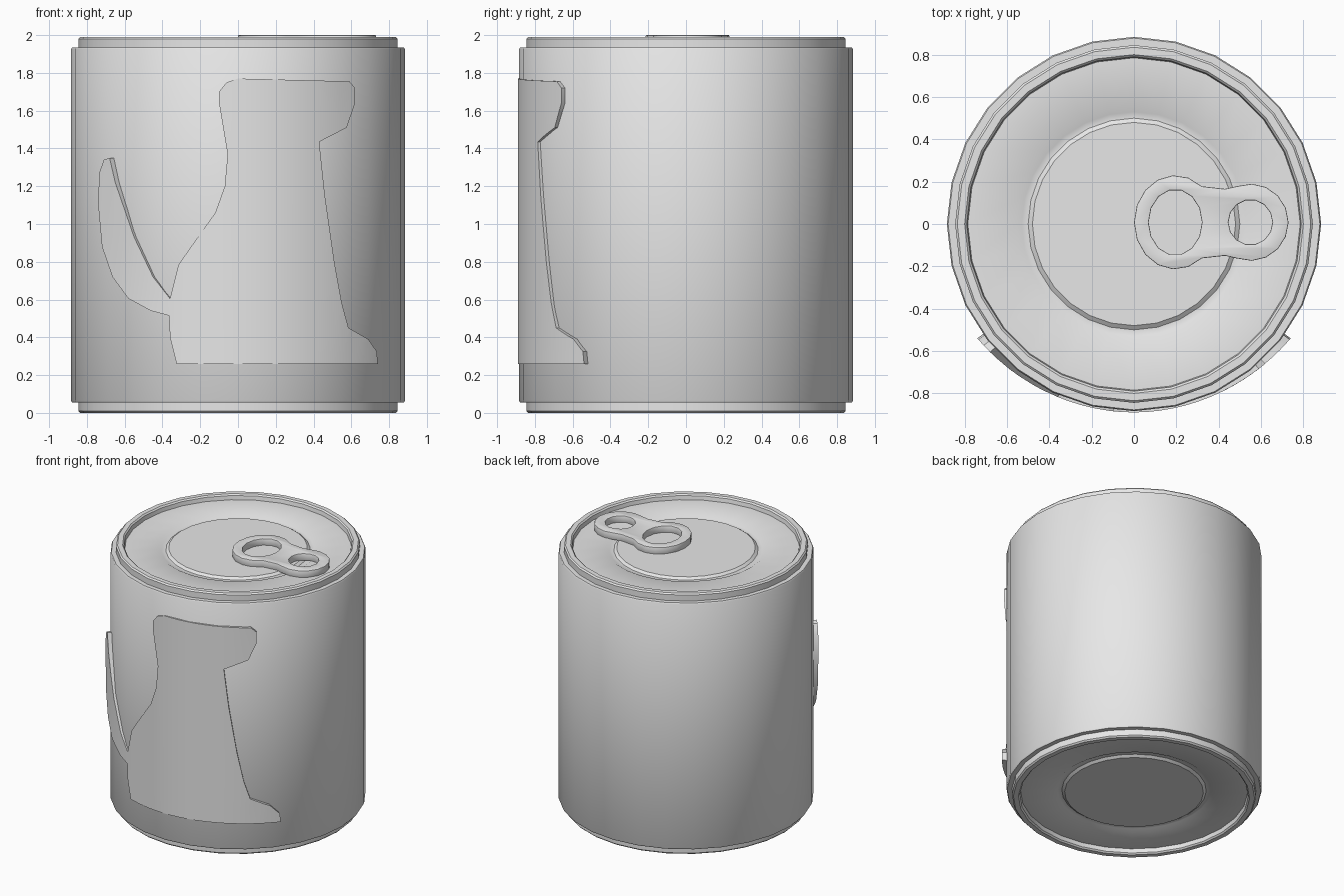
import bpy, bmesh
from math import sqrt, sin, cos, tau, radians
from mathutils import Vector

if "Cube" in bpy.data.objects:
    bpy.data.objects.remove(bpy.data.objects["Cube"])

metal = bpy.data.materials.new("plain_grey")
metal.use_nodes = True
GREY = (0.8, 0.8, 0.8, 1)
metal.diffuse_color = GREY
metal.node_tree.nodes["Principled BSDF"].inputs["Base Color"].default_value = GREY


def finish(obj, angle=32):
    """Material and smooth shading with sharp edges kept."""
    obj.data.materials.clear()
    obj.data.materials.append(metal)
    bpy.ops.object.select_all(action='DESELECT')
    obj.select_set(True)
    bpy.context.view_layer.objects.active = obj
    bpy.ops.object.shade_smooth_by_angle(angle=radians(angle))


def add_object(name, data):
    obj = bpy.data.objects.new(name, data)
    bpy.context.collection.objects.link(obj)
    return obj


def from_bmesh(name, bm):
    bmesh.ops.recalc_face_normals(bm, faces=bm.faces)
    mesh = bpy.data.meshes.new(name)
    bm.to_mesh(mesh)
    bm.free()
    obj = add_object(name, mesh)
    finish(obj)
    return obj


# Can: half profile from lid centre to shoulder, mirrored for the base
FLOOR, TOP, SHOULDER = 1.95, 1.99, 1.935
half = [(0, FLOOR), (0.48, FLOOR), (0.5, SHOULDER), (0.53, SHOULDER),
        (0.555, FLOOR), (0.785, FLOOR), (0.79, 1.98), (0.8, TOP),
        (0.835, TOP), (0.845, 1.98), (0.845, SHOULDER),
        (0.878, SHOULDER), (0.884, 1.925)]
profile = half + [(r, TOP - z) for r, z in reversed(half)]
bm = bmesh.new()
verts = [bm.verts.new((0, r, z)) for r, z in profile]
edges = [bm.edges.new(pair) for pair in zip(verts, verts[1:])]
bmesh.ops.spin(bm, geom=verts + edges, axis=(0, 0, 1), cent=(0, 0, 0),
               angle=tau, steps=28, use_merge=True)
bmesh.ops.remove_doubles(bm, verts=bm.verts, dist=0.0005)
from_bmesh("can_body", bm)

# Sitting dog relief: outline in x and z, wrapped round the can
outline = [(0, 1.77), (0.59, 1.755), (0.62, 1.72), (0.62, 1.64), (0.575, 1.51),
           (0.43, 1.435), (0.46, 1.15), (0.51, 0.8), (0.55, 0.58),
           (0.585, 0.45), (0.69, 0.39), (0.735, 0.325), (0.74, 0.26),
           (-0.325, 0.26), (-0.36, 0.4), (-0.365, 0.515), (-0.46, 0.54),
           (-0.58, 0.605), (-0.665, 0.72), (-0.72, 0.88), (-0.74, 1.1),
           (-0.735, 1.27), (-0.71, 1.34), (-0.68, 1.35), (-0.65, 1.22),
           (-0.55, 0.93), (-0.45, 0.72), (-0.36, 0.605), (-0.315, 0.785),
           (-0.245, 0.885), (-0.12, 1.06), (-0.07, 1.2), (-0.055, 1.37),
           (-0.1, 1.64), (-0.1, 1.7), (-0.06, 1.75)]
bm = bmesh.new()
bm.faces.new([bm.verts.new((x, 0, z)) for x, z in outline])
for i in range(-12, 13):
    bmesh.ops.bisect_plane(bm, geom=bm.verts[:] + bm.edges[:] + bm.faces[:],
                           plane_co=(i * 0.06, 0, 0), plane_no=(1, 0, 0),
                           dist=0.0005)
bmesh.ops.triangulate(bm, faces=bm.faces)
for v in bm.verts:
    radius = 0.89 + 0.026 * abs(v.co.x / 0.74) ** 3
    v.co.y = -sqrt(radius ** 2 - v.co.x ** 2)
back = bmesh.ops.extrude_face_region(bm, geom=bm.faces[:],
                                     use_keep_orig=True)["geom"]
for v in [g for g in back if isinstance(g, bmesh.types.BMVert)]:
    flat = Vector((v.co.x, v.co.y)).normalized() * 0.865
    v.co.x, v.co.y = flat
from_bmesh("dog_relief", bm)


# Pull tab: filled flat outline with two finger holes
def ring(cx, rx, ry, start=0.0, end=tau, count=14):
    step = (end - start) / count
    return [(cx + rx * cos(start + i * step), ry * sin(start + i * step))
            for i in range(count + (end - start < tau - 0.01))]


big = ring(0.195, 0.195, 0.222, radians(50), radians(310), 12)
small = ring(0.55, 0.18, 0.182, radians(-110), radians(110), 10)
border = big + [(0.43, -0.158)] + small + [(0.43, 0.158)]
curve = bpy.data.curves.new("tab_outline", 'CURVE')
curve.dimensions = '2D'
curve.fill_mode = 'BOTH'
curve.extrude = 0.022
curve.bevel_depth = 0.005
curve.bevel_resolution = 1
curve.offset = -0.005
for points in (border, ring(0.195, 0.126, 0.155), ring(0.55, 0.104, 0.106)):
    spline = curve.splines.new('POLY')
    spline.points.add(len(points) - 1)
    for p, (x, y) in zip(spline.points, points):
        p.co = (x, y + 0.008, 0, 1)
    spline.use_cyclic_u = True
temp = add_object("tab_outline", curve)
bpy.context.view_layer.update()
mesh = bpy.data.meshes.new_from_object(
    temp.evaluated_get(bpy.context.evaluated_depsgraph_get()))
bpy.data.objects.remove(temp)
tab = add_object("pull_tab", mesh)
tab.location.z = 2 - 0.027
bm = bmesh.new()
bm.from_mesh(mesh)
bmesh.ops.remove_doubles(bm, verts=bm.verts, dist=0.0002)
bmesh.ops.recalc_face_normals(bm, faces=bm.faces)
bm.to_mesh(mesh)
bm.free()
finish(tab)
